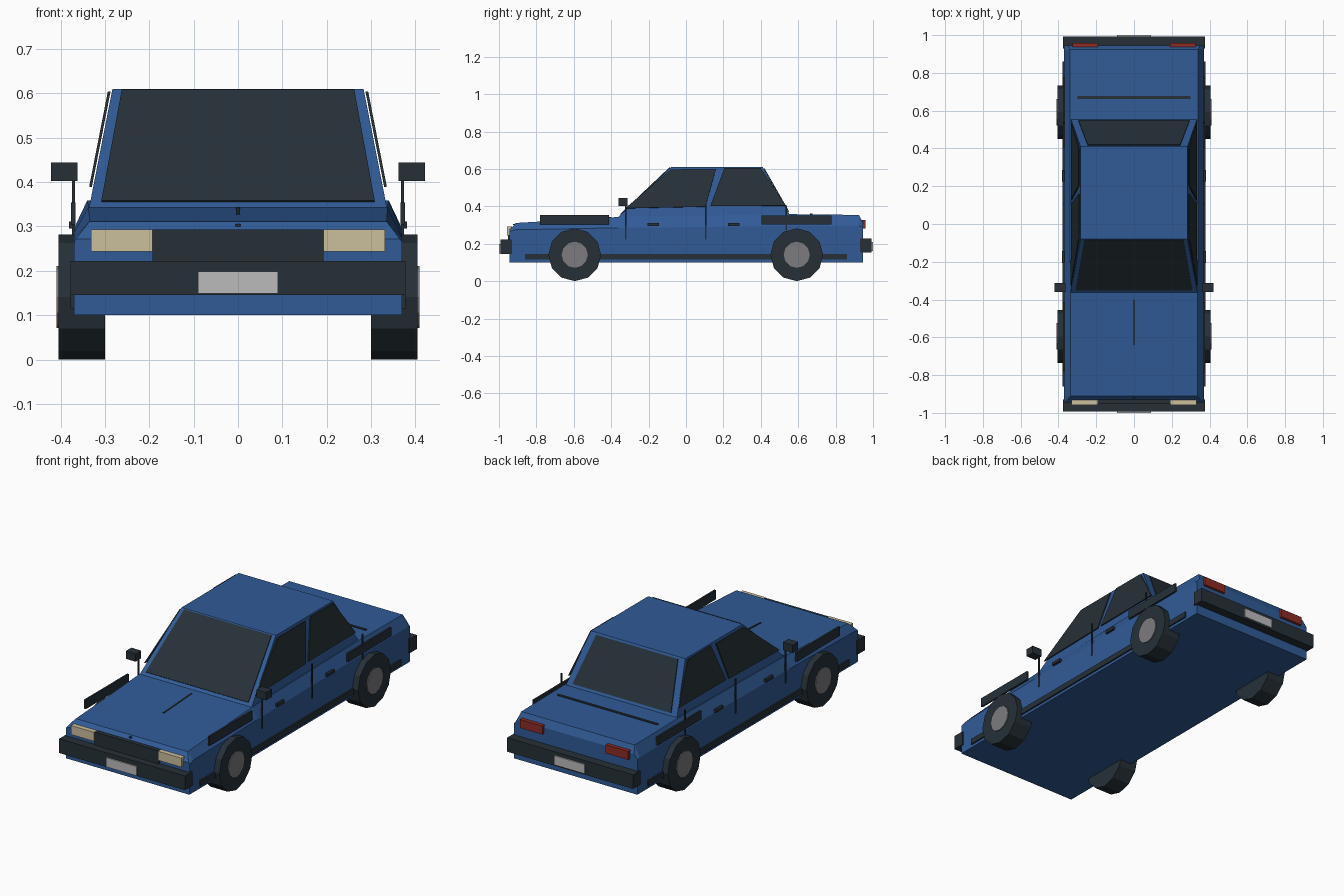
import bpy, bmesh, math
from mathutils import Vector

if "Cube" in bpy.data.objects:
    bpy.data.objects.remove(bpy.data.objects["Cube"])


def material(name, color):
    m = bpy.data.materials.new(name)
    m.diffuse_color = (*color, 1)
    m.use_nodes = True
    m.node_tree.nodes["Principled BSDF"].inputs["Base Color"].default_value = m.diffuse_color
    return m


BLUE = material("blue paint", (0.03, 0.105, 0.31))
DARK = material("dark trim", (0.019, 0.030, 0.039))
GREY = material("hub grey", (0.20, 0.20, 0.21))
CREAM = material("headlight cream", (0.60, 0.52, 0.33))
RED = material("tail light red", (0.27, 0.025, 0.018))
PLATE = material("plate grey", (0.50, 0.50, 0.50))


def mesh(name, verts, faces, mat):
    bm = bmesh.new()
    vs = [bm.verts.new(v) for v in verts]
    for f in faces:
        bm.faces.new([vs[i] for i in f])
    bmesh.ops.recalc_face_normals(bm, faces=bm.faces)
    me = bpy.data.meshes.new(name)
    bm.to_mesh(me)
    bm.free()
    me.materials.append(mat)
    ob = bpy.data.objects.new(name, me)
    bpy.context.collection.objects.link(ob)
    return ob


def loft(name, rings, mat):
    """Skin a list of equal-length closed rings and cap the ends."""
    n = len(rings[0])
    faces = [list(range(n)), [(len(rings) - 1) * n + i for i in range(n)]]
    for r in range(len(rings) - 1):
        for i in range(n):
            j = (i + 1) % n
            faces.append([r * n + i, r * n + j, (r + 1) * n + j, (r + 1) * n + i])
    return mesh(name, [p for ring in rings for p in ring], faces, mat)


def box(name, x, y, z, mat):
    ring = lambda h: [(x[0], y[0], h), (x[1], y[0], h), (x[1], y[1], h), (x[0], y[1], h)]
    return loft(name, [ring(z[0]), ring(z[1])], mat)


def pair(name, x, y, z, mat):
    for side, s in (("right", 1), ("left", -1)):
        box(f"{side}_{name}", (s * x[0], s * x[1]), y, z, mat)


def pane(name, pts, lift, thick, mat):
    """Thin plate lifted outward from a sloped panel."""
    pts = [Vector(p) for p in pts]
    n = (pts[1] - pts[0]).cross(pts[2] - pts[0]).normalized()
    if n.dot(pts[0] - Vector((0, 0.1, 0.3))) < 0:
        n = -n
    loft(name, [[p + n * lift for p in pts], [p + n * (lift + thick) for p in pts]], mat)


# Lower body: sections along y with chamfered shoulders
stations = [  # y, shoulder half width, shoulder z, top half width, top z
    (-0.945, 0.37, 0.265, 0.365, 0.272),
    (-0.91, 0.37, 0.275, 0.335, 0.311),
    (-0.36, 0.37, 0.285, 0.337, 0.343),
    (0.56, 0.37, 0.295, 0.340, 0.358),
    (0.925, 0.37, 0.295, 0.340, 0.354),
    (0.945, 0.37, 0.290, 0.350, 0.315),
]
loft("body", [[(-w, y, 0.10), (w, y, 0.10), (w, y, sz), (tw, y, tz), (-tw, y, tz), (-w, y, sz)]
              for y, w, sz, tw, tz in stations], BLUE)

# Cabin
def cabin_x(z):
    return 0.335 - (z - 0.345) * 0.052 / 0.265

def cabin_ring(z, y0, y1):
    x = cabin_x(z)
    return [(-x, y0, z), (x, y0, z), (x, y1, z), (-x, y1, z)]

loft("cabin", [cabin_ring(0.33, -0.376, 0.569), cabin_ring(0.61, -0.08, 0.41)], BLUE)

# Windscreen and rear window
pane("windscreen", [(-0.308, -0.349, 0.355), (0.308, -0.349, 0.355),
                    (0.262, -0.085, 0.605), (-0.262, -0.085, 0.605)], 0.0, 0.005, DARK)
pane("rear_window", [(-0.295, 0.547, 0.37), (0.295, 0.547, 0.37),
                     (0.245, 0.416, 0.60), (-0.245, 0.416, 0.60)], 0.0, 0.005, DARK)

# Side windows, (y, z) outlines
windows = {
    "front_window": [(-0.325, 0.388), (-0.08, 0.596), (0.16, 0.598), (0.105, 0.397)],
    "rear_quarter_window": [(0.13, 0.40), (0.205, 0.603), (0.40, 0.602), (0.535, 0.402)],
}
for name, outline in windows.items():
    for side, s in (("right", 1), ("left", -1)):
        pane(f"{side}_{name}", [(s * cabin_x(z), y, z) for y, z in outline], 0.003, 0.006, DARK)


# Wheels: twelve-sided tyres with flat hubs
def disc(name, x0, x1, y, r, mat):
    ring = lambda x: [(x, y + r * math.cos(i * math.pi / 6), 0.141 + r * math.sin(i * math.pi / 6))
                      for i in range(12)]
    loft(name, [ring(x0), ring(x1)], mat)

for end, y in (("front", -0.595), ("rear", 0.592)):
    for side, s in (("right", 1), ("left", -1)):
        disc(f"{end}_{side}_tyre", s * 0.30, s * 0.404, y, 0.141, DARK)
        disc(f"{end}_{side}_hub", s * 0.39, s * 0.409, y, 0.07, GREY)

# Side trim: arch plates, sills, door seams, handles, mirrors
pair("front_arch_trim", (0.366, 0.376), (-0.78, -0.412), (0.304, 0.354), DARK)
pair("rear_arch_trim", (0.366, 0.376), (0.405, 0.778), (0.304, 0.352), DARK)
pair("sill_trim", (0.365, 0.378), (-0.86, 0.86), (0.115, 0.145), DARK)
for i, (y, z0, z1) in enumerate([(-0.322, 0.222, 0.405), (0.105, 0.222, 0.41), (0.537, 0.27, 0.405)]):
    pair(f"door_seam_{i + 1}", (0.367, 0.374), (y - 0.004, y + 0.004), (z0, z1), DARK)
for i, y in enumerate((-0.175, 0.255)):
    pair(f"door_handle_{i + 1}", (0.368, 0.381), (y - 0.031, y + 0.031), (0.295, 0.311), DARK)
pair("mirror", (0.362, 0.421), (-0.36, -0.312), (0.402, 0.444), DARK)

# Bumpers and number plates
box("front_bumper", (-0.377, 0.377), (-0.993, -0.93), (0.145, 0.222), DARK)
box("rear_bumper", (-0.377, 0.377), (0.93, 0.993), (0.152, 0.228), DARK)
box("front_plate", (-0.09, 0.09), (-1.0, -0.992), (0.149, 0.199), PLATE)
box("rear_plate", (-0.09, 0.09), (0.992, 1.0), (0.160, 0.210), PLATE)

# Grille and lights
box("grille", (-0.193, 0.193), (-0.953, -0.93), (0.222, 0.293), DARK)
pair("headlight", (0.193, 0.331), (-0.958, -0.932), (0.244, 0.293), CREAM)
pair("tail_light", (0.19, 0.325), (0.935, 0.959), (0.282, 0.328), RED)

# Bonnet and boot details
pane("bonnet_seam", [(-0.004, -0.64, 0.327), (0.004, -0.64, 0.327),
                     (0.004, -0.40, 0.341), (-0.004, -0.40, 0.341)], 0.0, 0.003, DARK)
box("bonnet_nozzle", (-0.006, 0.006), (-0.41, -0.40), (0.328, 0.342), DARK)
box("bonnet_latch", (-0.006, 0.006), (-0.925, -0.91), (0.300, 0.306), DARK)
box("boot_seam", (-0.30, 0.30), (0.663, 0.677), (0.35, 0.361), DARK)
